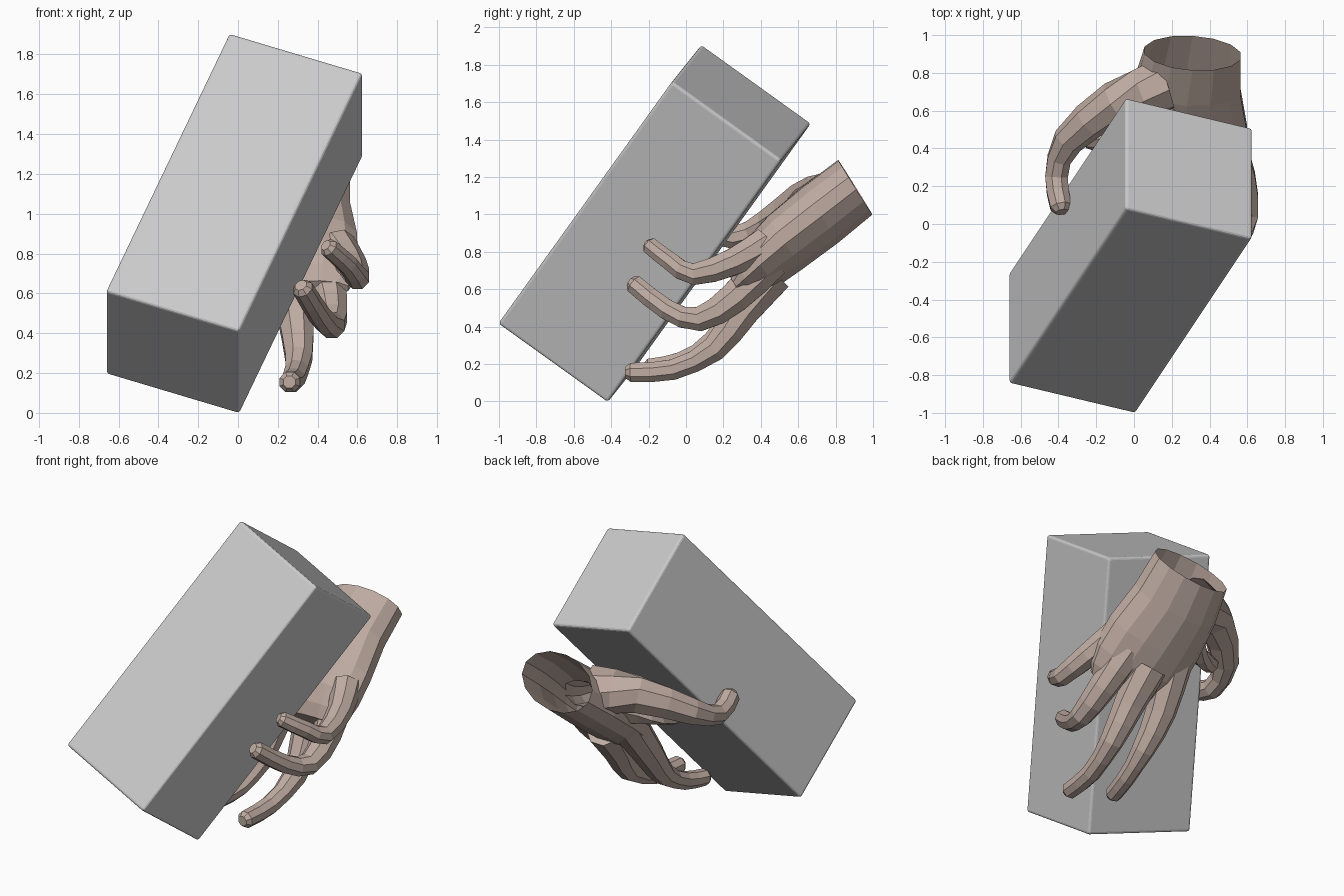
import bpy, bmesh
from math import cos, sin, pi
from mathutils import Vector, Matrix

if "Cube" in bpy.data.objects:
    bpy.data.objects.remove(bpy.data.objects["Cube"])


def add_object(name, bm):
    bmesh.ops.recalc_face_normals(bm, faces=bm.faces)
    me = bpy.data.meshes.new(name)
    bm.to_mesh(me)
    bm.free()
    ob = bpy.data.objects.new(name, me)
    bpy.context.collection.objects.link(ob)
    return ob


def loft(name, rings):
    """Skin a list of equal-length rings, capped at both ends."""
    bm = bmesh.new()
    rows = [[bm.verts.new(p) for p in r] for r in rings]
    n = len(rows[0])
    for a, b in zip(rows, rows[1:]):
        for i in range(n):
            j = (i + 1) % n
            bm.faces.new((a[i], a[j], b[j], b[i]))
    bm.faces.new(rows[0][::-1])
    bm.faces.new(rows[-1])
    return add_object(name, bm)


def ring(c, w, t, n):
    angles = [2 * pi * (i + .5) / n for i in range(n)]
    return [c + w * cos(a) + t * sin(a) for a in angles]


def smooth_path(ctrl):
    """Double the points of a path along a Catmull-Rom curve."""
    p = [Vector(c) for c in ctrl]
    p = [p[0] * 2 - p[1]] + p + [p[-1] * 2 - p[-2]]
    out = []
    for a, b, c, d in zip(p, p[1:], p[2:], p[3:]):
        out += [b, (b + c) * .5625 - (a + d) * .0625]
    return out + [p[-2]]


def digit(name, root_r, mid_r, ctrl, n=8):
    """Tapered, blunt-ended tube: root radius fades to finger radius, then narrows."""
    pts = smooth_path(ctrl)
    last = len(pts) - 1
    rings = []
    for i, p in enumerate(pts):
        d = (pts[min(i + 1, last)] - pts[max(i - 1, 0)]).normalized()
        a = (Vector((1, 0, 0)) - d * d.x).normalized()
        s = i / last
        r = mid_r * (1.14 - .28 * s) + (root_r - mid_r) * max(0, 1 - 1.6 * s)
        rings.append(ring(p, a * r, d.cross(a) * r, n))
        if i == last:
            rings.append(ring(p + d * r * .5, a * r * .6, d.cross(a) * r * .6, n))
    return loft(name, rings)


# Tilted block with softly rounded edges
u, v, w = Vector((.67, -.16, -.2)), Vector((0, .585, -.42)), Vector((.62, .93, 1.295))
bm = bmesh.new()
bmesh.ops.create_cube(bm, size=1)
m = Matrix((u, v, w)).transposed().to_4x4()
m.translation = (-.018, -.168, .951)
bm.transform(m)
block = add_object("block", bm)
bev = block.modifiers.new("soft_edges", 'BEVEL')
bev.width, bev.segments = .016, 3

# Palm, from wrist to knuckles: centre, half width, half thickness
thick = Vector((0, .53, -.85))
palm = [((.31, .905, 1.145), .26, .172), ((.28, .72, 1.0), .29, .178),
        ((.285, .53, .85), .32, .17), ((.29, .40, .735), .32, .15),
        ((.30, .32, .655), .29, .11), ((.30, .275, .605), .26, .065)]
hand = loft("hand", [ring(Vector(c), Vector((1, -.06, .08)) * hw, thick * ht, 14)
                     for c, hw, ht in palm])

# Fingers, thumb and the web beside it: root radius, finger radius, centre line
parts = [
    digit("little_finger", .085, .057, [(.50, .42, .84), (.57, .25, .745), (.60, .04, .68),
                                        (.55, -.08, .745), (.455, -.19, .83)]),
    digit("ring_finger", .10, .063, [(.42, .45, .75), (.465, .26, .555), (.47, .07, .44),
                                     (.41, -.10, .49), (.325, -.275, .625)]),
    digit("middle_finger", .11, .064, [(.27, .46, .68), (.29, .30, .48), (.305, .15, .28),
                                       (.28, -.07, .17), (.26, -.295, .155)]),
    digit("index_finger", .11, .061, [(.09, .48, .77), (.05, .31, .51), (.055, .15, .315),
                                      (.035, -.03, .21), (.0, -.195, .18)]),
    digit("thumb_web", .16, .06, [(.18, .70, 1.01), (.04, .56, .92),
                                  (-.11, .49, .88), (-.24, .44, .89)]),
    digit("thumb", .14, .07, [(.17, .74, 1.07), (-.10, .64, 1.07), (-.35, .44, .95),
                              (-.41, .25, .875), (-.387, .09, .93)]),
]

# Fuse the digits into the palm
for p in parts:
    b = hand.modifiers.new("fuse_" + p.name, 'BOOLEAN')
    b.operation, b.solver, b.object = 'UNION', 'EXACT', p
dg = bpy.context.evaluated_depsgraph_get()
fused = bpy.data.meshes.new_from_object(hand.evaluated_get(dg))
hand.modifiers.clear()
hand.data = fused
for p in parts:
    bpy.data.objects.remove(p)

# Open the wrist
c0 = Vector(palm[0][0])
axis = (c0 - Vector(palm[1][0])).normalized()
bm = bmesh.new()
bm.from_mesh(fused)
cap = [f for f in bm.faces
       if (f.calc_center_median() - c0).length < .15 and f.normal.dot(axis) > .8]
bmesh.ops.delete(bm, geom=cap, context='FACES')
bm.to_mesh(fused)
bm.free()

# Skin colour
skin = bpy.data.materials.new("skin")
skin.diffuse_color = (.52, .41, .36, 1)
skin.use_nodes = True
skin.node_tree.nodes["Principled BSDF"].inputs["Base Color"].default_value = skin.diffuse_color
fused.materials.clear()
fused.materials.append(skin)
for f in fused.polygons:
    f.material_index = 0
    f.use_smooth = False
